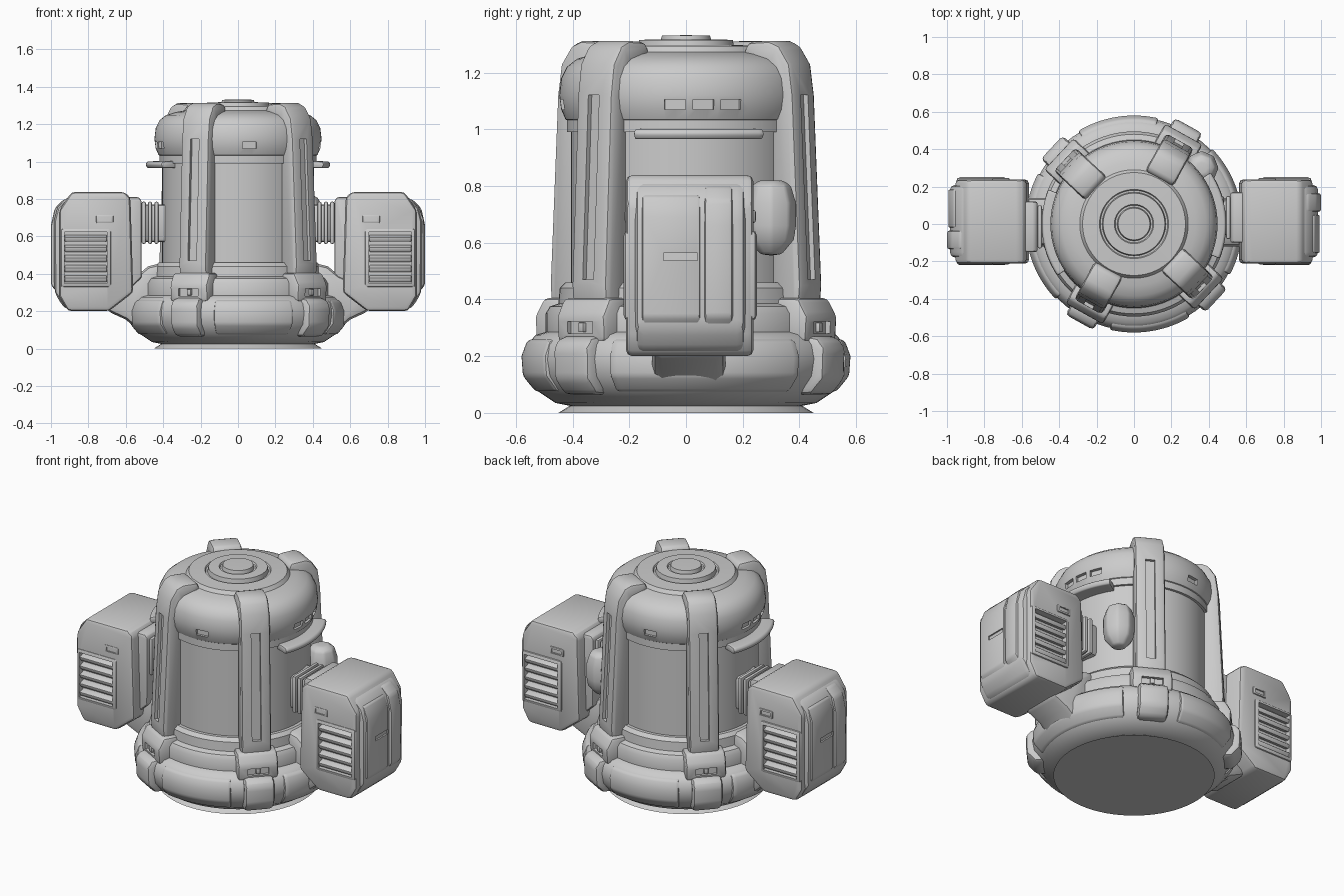
import bpy, bmesh
from math import radians, cos, sin
from mathutils import Matrix

if "Cube" in bpy.data.objects:
    bpy.data.objects.remove(bpy.data.objects["Cube"])


def make(name, bm, bevel=0.0, angle=0.0, segs=2):
    """Turn a bmesh into an object, turned about z, with an applied bevel."""
    bmesh.ops.remove_doubles(bm, verts=bm.verts, dist=1e-5)
    bmesh.ops.recalc_face_normals(bm, faces=bm.faces)
    bm.transform(Matrix.Rotation(radians(angle), 4, 'Z'))
    me = bpy.data.meshes.new(name)
    bm.to_mesh(me)
    bm.free()
    ob = bpy.data.objects.new(name, me)
    bpy.context.collection.objects.link(ob)
    if bevel:
        m = ob.modifiers.new("bevel", 'BEVEL')
        m.width, m.segments, m.limit_method = bevel, segs, 'ANGLE'
        apply(ob, m)
    return ob


def apply(ob, mod):
    bpy.context.view_layer.objects.active = ob
    bpy.ops.object.modifier_apply(modifier=mod.name)


def prism(name, pts, y0, y1, bevel=0.0, angle=0.0):
    """Extrude an (x, z) outline from y0 to y1."""
    bm = bmesh.new()
    a = [bm.verts.new((x, y0, z)) for x, z in pts]
    b = [bm.verts.new((x, y1, z)) for x, z in pts]
    n = len(pts)
    bm.faces.new(a)
    bm.faces.new(b)
    for i in range(n):
        bm.faces.new((a[i], a[(i + 1) % n], b[(i + 1) % n], b[i]))
    return make(name, bm, bevel, angle)


def box(name, x, y, z, bevel=0.0, angle=0.0):
    """Box from (min, max) pairs."""
    x, z = sorted(x), sorted(z)
    return prism(name, [(x[0], z[0]), (x[1], z[0]), (x[1], z[1]), (x[0], z[1])],
                 min(y), max(y), bevel, angle)


def sweep(name, pts, a0=0, a1=360, seg=72, bevel=0.0):
    """Revolve a closed (radius, z) outline about z."""
    bm = bmesh.new()
    full = a1 - a0 == 360
    rings = []
    for i in range(seg if full else seg + 1):
        a = radians(a0 + (a1 - a0) * i / seg)
        rings.append([bm.verts.new((r * cos(a), r * sin(a), z)) for r, z in pts])
    n = len(pts)
    for i in range(seg):
        p, q = rings[i], rings[(i + 1) % len(rings)]
        for j in range(n):
            k = (j + 1) % n
            if pts[j][0] > 0 or pts[k][0] > 0:
                bm.faces.new((p[j], q[j], q[k], p[k]))
    if not full:
        bm.faces.new(rings[0])
        bm.faces.new(rings[-1])
    return make(name, bm, bevel)


def cut(ob, cutter):
    m = ob.modifiers.new("cut", 'BOOLEAN')
    m.operation, m.object, m.solver = 'DIFFERENCE', cutter, 'EXACT'
    apply(ob, m)
    bpy.data.objects.remove(cutter)


# Rounded base with stepped collar
sweep("base", [(0, 0), (0.45, 0), (0.41, 0.025), (0.46, 0.035), (0.52, 0.075), (0.56, 0.13),
               (0.57, 0.19), (0.56, 0.24), (0.53, 0.275), (0.495, 0.285), (0.495, 0.35),
               (0.48, 0.375), (0.45, 0.385), (0.445, 0.44), (0.425, 0.46), (0, 0.46)])

# Inner tank wall and the rim above it
sweep("tank_wall", [(0, 0.44), (0.405, 0.44), (0.405, 1.06), (0, 1.06)])
sweep("tank_upper_rim", [(0.38, 0.99), (0.42, 0.99), (0.42, 1.04), (0.38, 1.04)])

# Domed cap with concentric lid rings
cap = sweep("cap", [(0, 1.02), (0.40, 1.02), (0.425, 1.035), (0.44, 1.07), (0.447, 1.12), (0.44, 1.18),
                    (0.42, 1.22), (0.385, 1.248), (0.33, 1.265), (0.29, 1.272), (0.275, 1.293),
                    (0.185, 1.297), (0.18, 1.288), (0.17, 1.288), (0.165, 1.315), (0.105, 1.317),
                    (0.10, 1.308), (0.09, 1.308), (0.085, 1.33), (0, 1.332)])
for a in (-5, 8, 21, 175, 188, 201, 278, 98):
    cut(cap, box("slot", (0.425, 0.5), (-0.037, 0.037), (1.07, 1.105), angle=a))

# Ledges over the side windows, panels around the base
for s, a in (("right", 6), ("left", 186)):
    sweep(s + "_window_ledge", [(0.38, 0.965), (0.485, 0.965), (0.495, 0.985), (0.485, 1.0), (0.38, 1.005)],
          a - 28, a + 28, 24, 0.006)
panel_outline = [(0.48, 0.075), (0.53, 0.075), (0.575, 0.13), (0.58, 0.2), (0.56, 0.255), (0.48, 0.275)]
for s, a, w in (("front", 279, 22), ("back", 99, 22), ("right", 8, 36), ("left", 188, 36)):
    sweep(s + "_base_panel", panel_outline, a - w, a + w, 24, 0.012)

# Four pillars with grooves, slotted clamps and feet
pillar_outline = [(0.39, 0.36), (0.50, 0.36), (0.507, 0.45), (0.477, 1.12), (0.462, 1.23), (0.42, 1.295),
                  (0.38, 1.312), (0.29, 1.308), (0.27, 1.26), (0.36, 1.2), (0.39, 1.1)]
for i, a in enumerate((61, 137, 241, 317), 1):
    p = prism(f"pillar_{i}", pillar_outline, -0.085, 0.085, 0.02, a)
    cut(p, prism("groove", [(0.488, 0.47), (0.56, 0.47), (0.56, 1.12), (0.459, 1.12)], -0.026, 0.026, 0, a))
    c = prism(f"pillar_clamp_{i}", [(0.42, 0.25), (0.545, 0.25), (0.55, 0.34), (0.515, 0.405), (0.42, 0.405)],
              -0.115, 0.115, 0.018, a)
    cut(c, box("slot", (0.53, 0.6), (-0.06, 0.06), (0.28, 0.322), angle=a))
    box(f"slot_bar_{i}", (0.5, 0.545), (-0.012, 0.012), (0.285, 0.318), 0.003, a)
    prism(f"foot_{i}", [(0.48, 0.065), (0.55, 0.065), (0.598, 0.12), (0.602, 0.23), (0.575, 0.265), (0.48, 0.28)],
          -0.085, 0.085, 0.022, a)

# Side pods
pod_outline = [(0.56, 0.30), (0.69, 0.20), (0.91, 0.20), (0.955, 0.28), (0.955, 0.74), (0.89, 0.838),
               (0.61, 0.838), (0.575, 0.81)]
shell_outline = [(0.85, 0.205), (0.93, 0.215), (0.982, 0.30), (0.985, 0.68), (0.965, 0.755), (0.91, 0.815), (0.85, 0.82)]
rib_outline = [(0.9, 0.27), (0.96, 0.29), (1.0, 0.34), (1.0, 0.66), (0.98, 0.75), (0.93, 0.80), (0.9, 0.80)]
for side, s in (("right", 1), ("left", -1)):
    sx = lambda pts: [(x * s, z) for x, z in pts]
    ym = lambda lo, hi: sorted((lo * s + 0.015, hi * s + 0.015))
    xs = lambda lo, hi: (lo * s, hi * s)

    body = prism(side + "_pod_body", sx(pod_outline), -0.212, 0.238, 0.038)
    shell = prism(side + "_pod_shell", sx(shell_outline), *ym(-0.195, 0.195), 0.03)

    # Vents and small slots on the front and back of each pod
    for face, f in (("front", -1), ("back", 1)):
        fy = 0.015 + f * 0.225
        depth = lambda lo, hi: (fy + f * lo, fy + f * hi)
        frame = box(f"{side}_{face}_vent_frame", xs(0.675, 0.95), depth(-0.06, 0.01), (0.325, 0.645), 0.02)
        cut(frame, box("opening", xs(0.70, 0.928), depth(-0.028, 0.1), (0.348, 0.622)))
        cut(body, box("opening", xs(0.70, 0.928), depth(-0.028, 0.1), (0.348, 0.622)))
        for k in range(5):
            z = 0.362 + k * 0.054
            yo, yi = fy + f * 0.006, fy - f * 0.04
            bar = bmesh.new()
            bmesh.ops.create_cube(bar, size=1)
            bar.transform(Matrix.Translation((s * 0.814, (yo + yi) / 2, z + 0.012))
                          @ Matrix.Rotation(f * -0.35, 4, 'X') @ Matrix.Diagonal((0.226, 0.046, 0.026, 1)))
            make(f"{side}_{face}_vent_slat_{k + 1}", bar, 0.005)
        badge = box(f"{side}_{face}_slot_frame", xs(0.665, 0.76), depth(-0.03, 0.006), (0.67, 0.716), 0.008)
        cut(badge, box("opening", xs(0.68, 0.745), depth(-0.012, 0.1), (0.681, 0.705)))

    # Outer face: wide panel with a handle slot, and a raised rib
    panel = prism(side + "_pod_outer_panel", sx([(0.9, 0.31), (0.975, 0.31), (0.993, 0.34), (0.993, 0.69),
                                                 (0.965, 0.765), (0.9, 0.775)]), *ym(-0.17, 0.035), 0.01)
    cut(panel, box("slot", xs(0.98, 1.1), ym(-0.095, 0.025), (0.537, 0.563)))
    prism(side + "_pod_wide_rib", sx(rib_outline), *ym(0.05, 0.15), 0.014)

    # Neck: inner block, core and ribbed collar joining pod to tank
    nlo, nhi = (-0.10, 0.17) if s > 0 else (-0.15, 0.12)
    prism(side + "_neck_block", sx([(0.515, 0.38), (0.62, 0.28), (0.62, 0.81), (0.53, 0.81), (0.515, 0.79)]),
          nlo, nhi, 0.015)
    box(side + "_neck_core", xs(0.36, 0.56), (nlo + 0.04, nhi - 0.04), (0.57, 0.77), 0.02)
    for k in range(3):
        x = 0.425 + 0.034 * k
        box(f"{side}_neck_rib_{k + 1}", xs(x, x + 0.022), (nlo + 0.02, nhi - 0.02), (0.56, 0.785), 0.008)

    # Bracket rising from the base to the pod
    prism(side + "_pod_bracket", sx([(0.40, 0.06), (0.50, 0.07), (0.60, 0.155), (0.71, 0.205), (0.71, 0.32),
                                     (0.54, 0.39), (0.48, 0.44), (0.40, 0.46)]), -0.12, 0.14, 0.035)

# Single canister on the tank wall, beside the right pod
canister = sweep("wall_canister", [(0, 0.555), (0.04, 0.56), (0.082, 0.61), (0.09, 0.66), (0.09, 0.74),
                                   (0.072, 0.80), (0.04, 0.82), (0, 0.82)], seg=8, bevel=0.01)
canister.location = (0.362, 0.30, 0)

# Smooth shading with crisp edges
bpy.ops.object.select_all(action='DESELECT')
for ob in bpy.data.objects:
    ob.select_set(True)
bpy.context.view_layer.objects.active = canister
bpy.ops.object.shade_smooth_by_angle(angle=radians(35))
